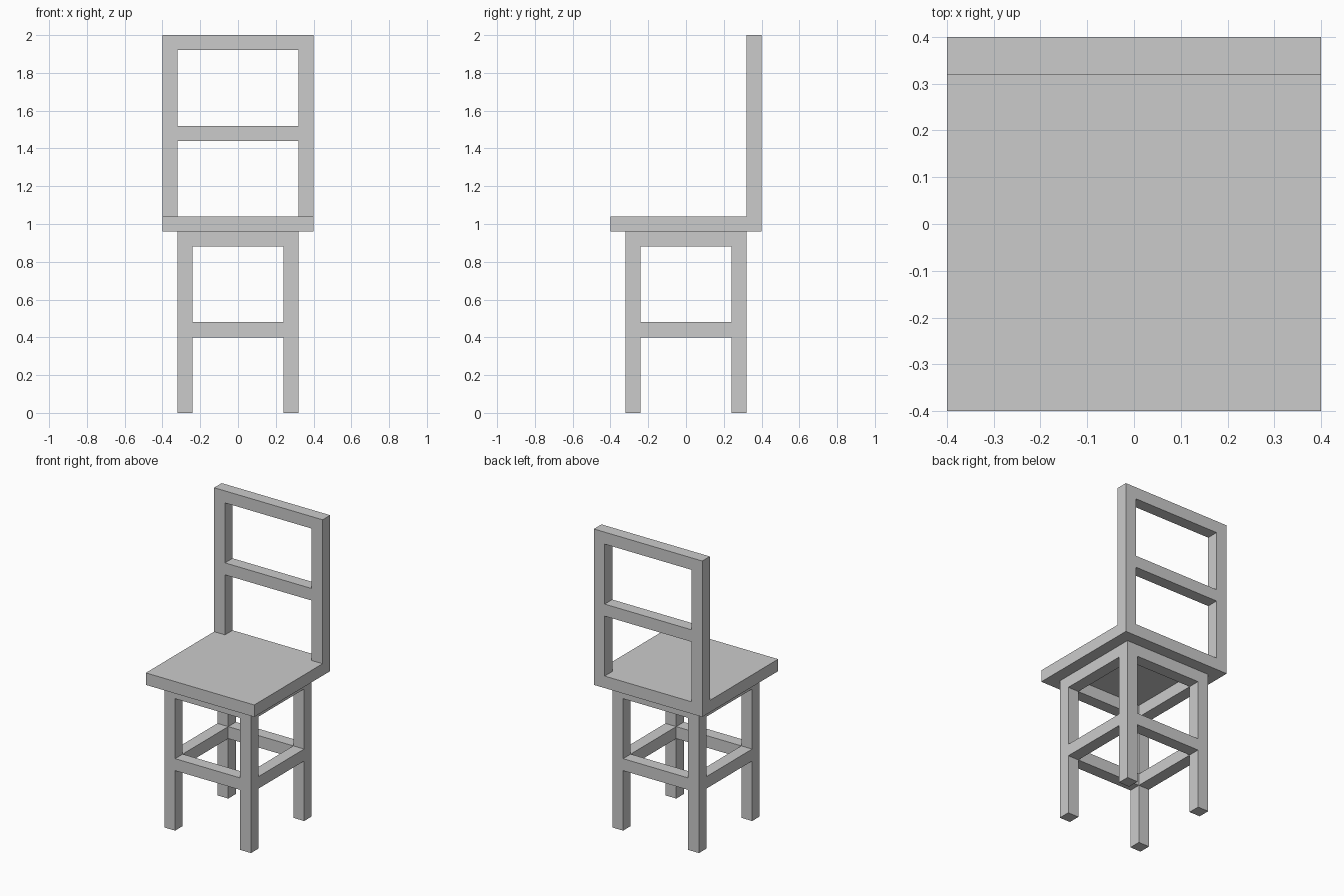
import bpy
import bmesh
from mathutils import Vector

if "Cube" in bpy.data.objects:
    bpy.data.objects.remove(bpy.data.objects["Cube"])

T = 0.08  # thickness of every board and bar


def box(name, lo, hi):
    """Axis-aligned box between two corners."""
    lo, hi = Vector(lo), Vector(hi)
    bm = bmesh.new()
    bmesh.ops.create_cube(bm, size=1)
    bmesh.ops.scale(bm, vec=hi - lo, verts=bm.verts)
    mesh = bpy.data.meshes.new(name)
    bm.to_mesh(mesh)
    bm.free()
    obj = bpy.data.objects.new(name, mesh)
    obj.location = (lo + hi) / 2
    bpy.context.collection.objects.link(obj)
    return obj


# Seat board
box("seat", (-0.4, -0.4, 0.96), (0.4, 0.4, 1.04))

SIDES = (("left", -1), ("right", 1))
ENDS = (("front", -1), ("back", 1))
C = 0.28         # leg centre offset
IN = C - T / 2   # inner face of the legs
OUT = C + T / 2  # outer face of the legs

# Four legs
for end, sy in ENDS:
    for side, sx in SIDES:
        x, y = sx * C, sy * C
        box(f"{end}_{side}_leg", (x - T / 2, y - T / 2, 0), (x + T / 2, y + T / 2, 0.96))

# Stretchers halfway up and aprons under the seat, on all four sides
for part, z in (("stretcher", 0.40), ("apron", 0.88)):
    for end, s in ENDS:
        box(f"{end}_{part}", (-IN, s * C - T / 2, z), (IN, s * C + T / 2, z + T))
    for side, s in SIDES:
        box(f"{side}_{part}", (s * C - T / 2, -IN, z), (s * C + T / 2, IN, z + T))

# Backrest posts
for side, s in SIDES:
    box(f"{side}_back_post", (s * 0.36 - T / 2, 0.32, 1.04), (s * 0.36 + T / 2, 0.4, 2.0))

# Backrest rails
for part, z in (("middle_back_rail", 1.44), ("top_back_rail", 1.92)):
    box(part, (-0.32, 0.32, z), (0.32, 0.4, z + T))
